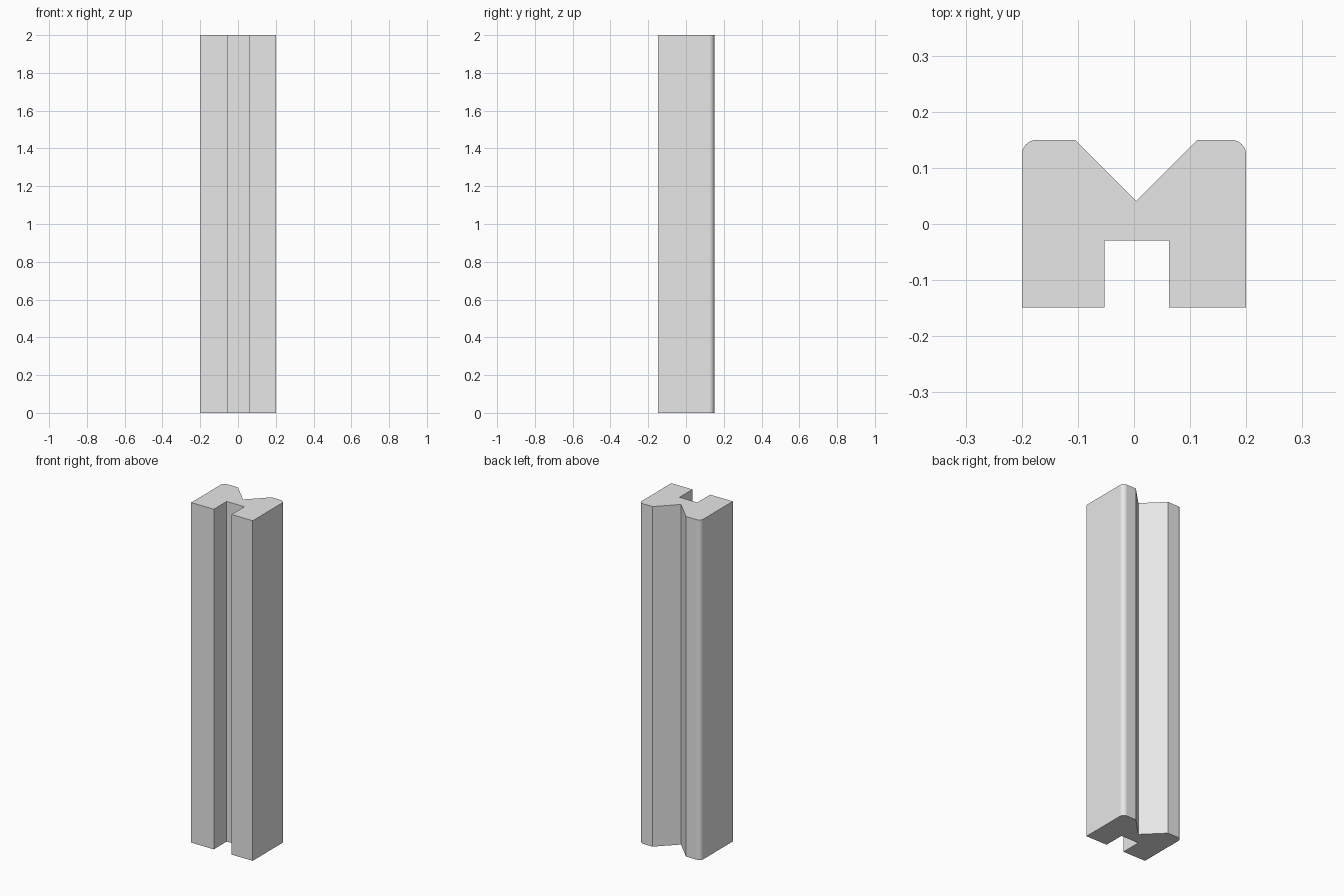
import bpy
import bmesh
import math

cube = bpy.data.objects.get("Cube")
if cube:
    bpy.data.objects.remove(cube, do_unlink=True)

HEIGHT = 2.0
FILLET = 0.027

# Plain grey material
grey = bpy.data.materials.new("plain_grey")
grey.use_nodes = True
colour = (0.8, 0.8, 0.8, 1.0)
grey.diffuse_color = colour
grey.node_tree.nodes["Principled BSDF"].inputs["Base Color"].default_value = colour

# Cross-section: square slot at the front, V groove at the back
profile = [
    (-0.2, -0.149), (-0.053, -0.149), (-0.053, -0.029), (0.062, -0.029),
    (0.062, -0.149), (0.2, -0.149), (0.2, 0.15), (0.113, 0.15),
    (0.004, 0.041), (-0.105, 0.15), (-0.2, 0.15),
]

# Extrude the section to full height
bm = bmesh.new()
base = bm.faces.new([bm.verts.new((x, y, 0)) for x, y in profile])
extruded = bmesh.ops.extrude_face_region(bm, geom=[base], use_keep_orig=True)
top_verts = [g for g in extruded["geom"] if isinstance(g, bmesh.types.BMVert)]
bmesh.ops.translate(bm, verts=top_verts, vec=(0, 0, HEIGHT))
bmesh.ops.recalc_face_normals(bm, faces=bm.faces)

# Round the two outer back edges
back_edges = [
    e for e in bm.edges
    if e.calc_length() > 1 and all(abs(v.co.x) > 0.19 and v.co.y > 0.1 for v in e.verts)
]
bmesh.ops.bevel(bm, geom=back_edges, offset=FILLET, offset_type='OFFSET',
                segments=10, profile=0.5, affect='EDGES')
bmesh.ops.recalc_face_normals(bm, faces=bm.faces)

mesh = bpy.data.meshes.new("grooved_bar")
bm.to_mesh(mesh)
bm.free()
mesh.materials.append(grey)
bar = bpy.data.objects.new("grooved_bar", mesh)
bpy.context.collection.objects.link(bar)

# Smooth fillets, crisp corners and flat sides
bpy.ops.object.select_all(action='DESELECT')
bar.select_set(True)
bpy.context.view_layer.objects.active = bar
bpy.ops.object.shade_smooth_by_angle(angle=math.radians(30))
weighted = bar.modifiers.new("flat_sides", 'WEIGHTED_NORMAL')
weighted.keep_sharp = True
